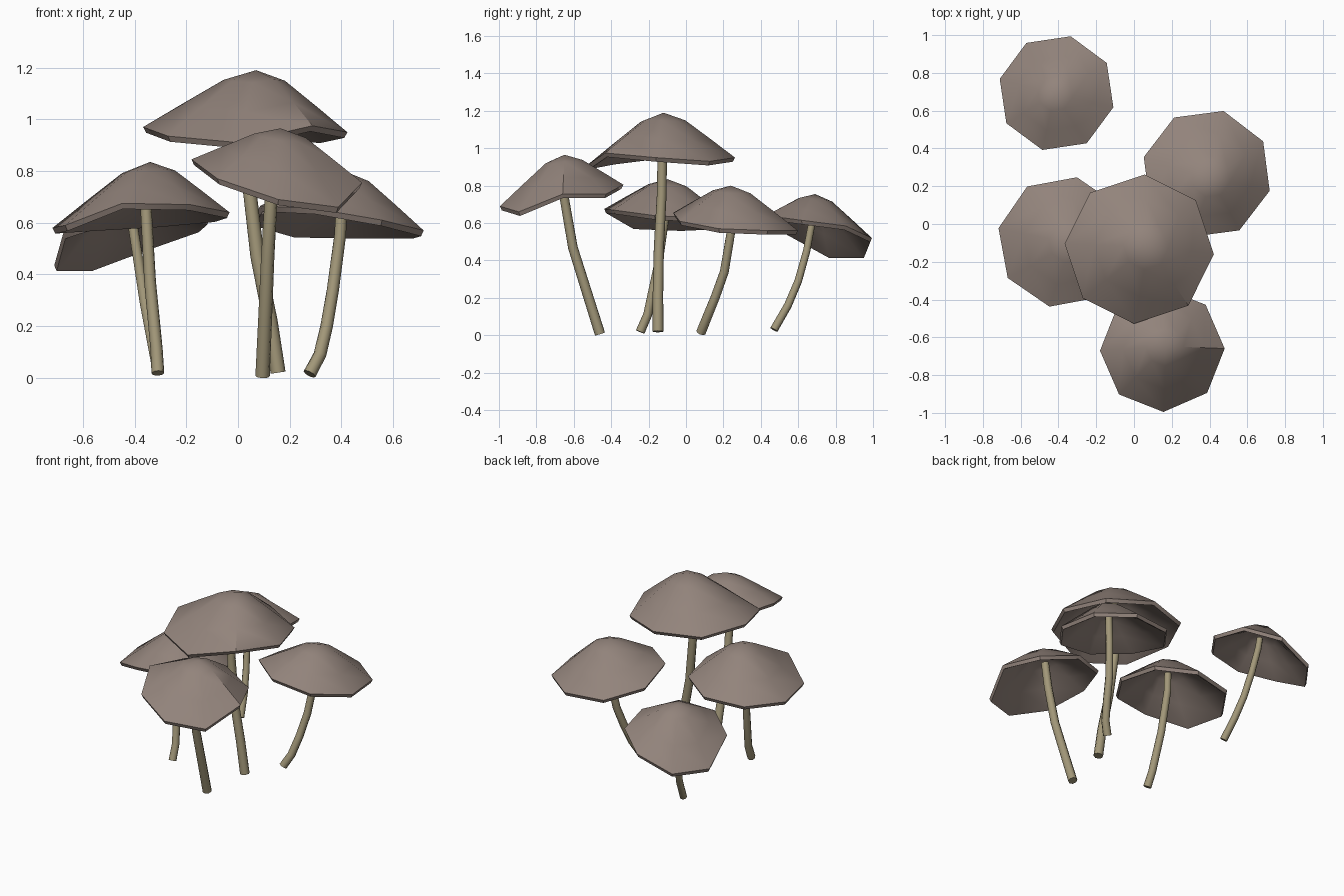
import bpy, bmesh
from math import sin, cos, pi, radians
from mathutils import Vector

cube = bpy.data.objects.get("Cube")
if cube:
    bpy.data.objects.remove(cube)

SIDES = 8
LIP = 0.022


def material(name, color):
    mat = bpy.data.materials.new(name)
    mat.use_nodes = True
    mat.diffuse_color = color
    mat.node_tree.nodes["Principled BSDF"].inputs["Base Color"].default_value = color
    return mat


cap_mat = material("cap_brown", (0.29, 0.23, 0.20, 1))
stem_mat = material("stem_tan", (0.36, 0.31, 0.19, 1))

# Cap cross-sections: (fraction of radius, fraction of height, drop)
OUTER = [(0.3, 0.83, 0), (0.65, 0.42, 0), (1, 0, 0)]
INNER = [(0.97, 0, LIP), (0.92, 0.04, LIP), (0.6, 0.4, LIP), (0.3, 0.75, LIP)]


def select_only(obj):
    bpy.ops.object.select_all(action='DESELECT')
    obj.select_set(True)
    bpy.context.view_layer.objects.active = obj


def make_cap(name, center, radius, phase, apex, rim):
    """Thin eight-sided dome with an uneven rim (one height per corner) and a shifted tip."""
    mean = sum(rim) / SIDES
    center, apex = Vector((*center, mean)), Vector(apex)
    bm = bmesh.new()
    rings = []
    for r, h, drop in OUTER + INNER:
        ring = []
        for i in range(SIDES):
            a = radians(phase) + 2 * pi * i / SIDES
            wave = (rim[i] - mean) * (1 - h) - drop
            offset = Vector((radius * r * cos(a), radius * r * sin(a), wave))
            ring.append(bm.verts.new(center.lerp(apex, h) + offset))
        rings.append(ring)
    top = bm.verts.new(apex)
    roof = bm.verts.new(center.lerp(apex, 0.86))
    for i in range(SIDES):
        j = (i + 1) % SIDES
        bm.faces.new((top, rings[0][i], rings[0][j]))
        bm.faces.new((roof, rings[-1][j], rings[-1][i]))
        for a, b in zip(rings, rings[1:]):
            bm.faces.new((a[i], b[i], b[j], a[j]))
    bmesh.ops.recalc_face_normals(bm, faces=bm.faces)
    mesh = bpy.data.meshes.new(name)
    bm.to_mesh(mesh)
    bm.free()
    mesh.materials.append(cap_mat)
    obj = bpy.data.objects.new(name, mesh)
    bpy.context.collection.objects.link(obj)
    select_only(obj)
    bpy.ops.object.shade_smooth_by_angle(angle=radians(40))


def make_stem(name, points, radius):
    """Bent eight-sided tube, slightly thinner towards the cap."""
    curve = bpy.data.curves.new(name, 'CURVE')
    curve.dimensions = '3D'
    curve.bevel_depth = radius
    curve.bevel_resolution = 2
    curve.use_fill_caps = True
    spline = curve.splines.new('POLY')
    spline.points.add(len(points) - 1)
    for i, p in enumerate(points):
        spline.points[i].co = (*p, 1)
        spline.points[i].radius = 1.08 - 0.16 * i / (len(points) - 1)
    curve.materials.append(stem_mat)
    obj = bpy.data.objects.new(name, curve)
    bpy.context.collection.objects.link(obj)
    select_only(obj)
    bpy.ops.object.convert(target='MESH')
    bpy.ops.object.shade_smooth_by_angle(angle=radians(50))


# Tall middle mushroom
make_cap("middle_cap", center=(0.028, -0.133), radius=0.396, phase=-4, apex=(0.07, -0.12, 1.19),
         rim=(0.95, 0.93, 0.95, 0.95, 0.97, 0.935, 0.91, 0.975))
make_stem("middle_stem", [(0.155, -0.15, 0.02), (0.125, -0.15, 0.22), (0.075, -0.145, 0.47),
                          (0.042, -0.13, 0.75), (0.05, -0.125, 1.1)], radius=0.027)

# Front mushroom
make_cap("front_cap", center=(0.15, -0.665), radius=0.33, phase=1, apex=(0.165, -0.65, 0.965),
         rim=(0.755, 0.755, 0.805, 0.83, 0.845, 0.77, 0.69, 0.66))
make_stem("front_stem", [(0.095, -0.46, 0.007), (0.105, -0.53, 0.23), (0.115, -0.605, 0.47),
                         (0.13, -0.65, 0.73), (0.15, -0.655, 0.89)], radius=0.026)

# Back left mushroom
make_cap("back_left_cap", center=(0.385, 0.265), radius=0.345, phase=-15, apex=(0.41, 0.24, 0.80),
         rim=(0.57, 0.56, 0.56, 0.565, 0.61, 0.665, 0.655, 0.61))
make_stem("back_left_stem", [(0.277, 0.08, 0.015), (0.317, 0.11, 0.09), (0.343, 0.155, 0.2),
                             (0.367, 0.205, 0.34), (0.395, 0.24, 0.55), (0.405, 0.245, 0.73)],
          radius=0.024)

# Right mushroom
make_cap("right_cap", center=(-0.375, -0.095), radius=0.35, phase=-12, apex=(-0.34, -0.1, 0.835),
         rim=(0.64, 0.625, 0.605, 0.59, 0.58, 0.59, 0.675, 0.67))
make_stem("right_stem", [(-0.31, -0.245, 0.018), (-0.315, -0.205, 0.11), (-0.34, -0.15, 0.37),
                         (-0.355, -0.11, 0.64), (-0.35, -0.1, 0.76)], radius=0.023)

# Back right mushroom
make_cap("back_right_cap", center=(-0.41, 0.693), radius=0.31, phase=-14, apex=(-0.42, 0.69, 0.755),
         rim=(0.615, 0.585, 0.52, 0.435, 0.435, 0.56, 0.62, 0.64))
make_stem("back_right_stem", [(-0.31, 0.47, 0.03), (-0.335, 0.545, 0.16), (-0.36, 0.6, 0.29),
                              (-0.385, 0.645, 0.45), (-0.41, 0.675, 0.61), (-0.415, 0.685, 0.68)],
          radius=0.021)
